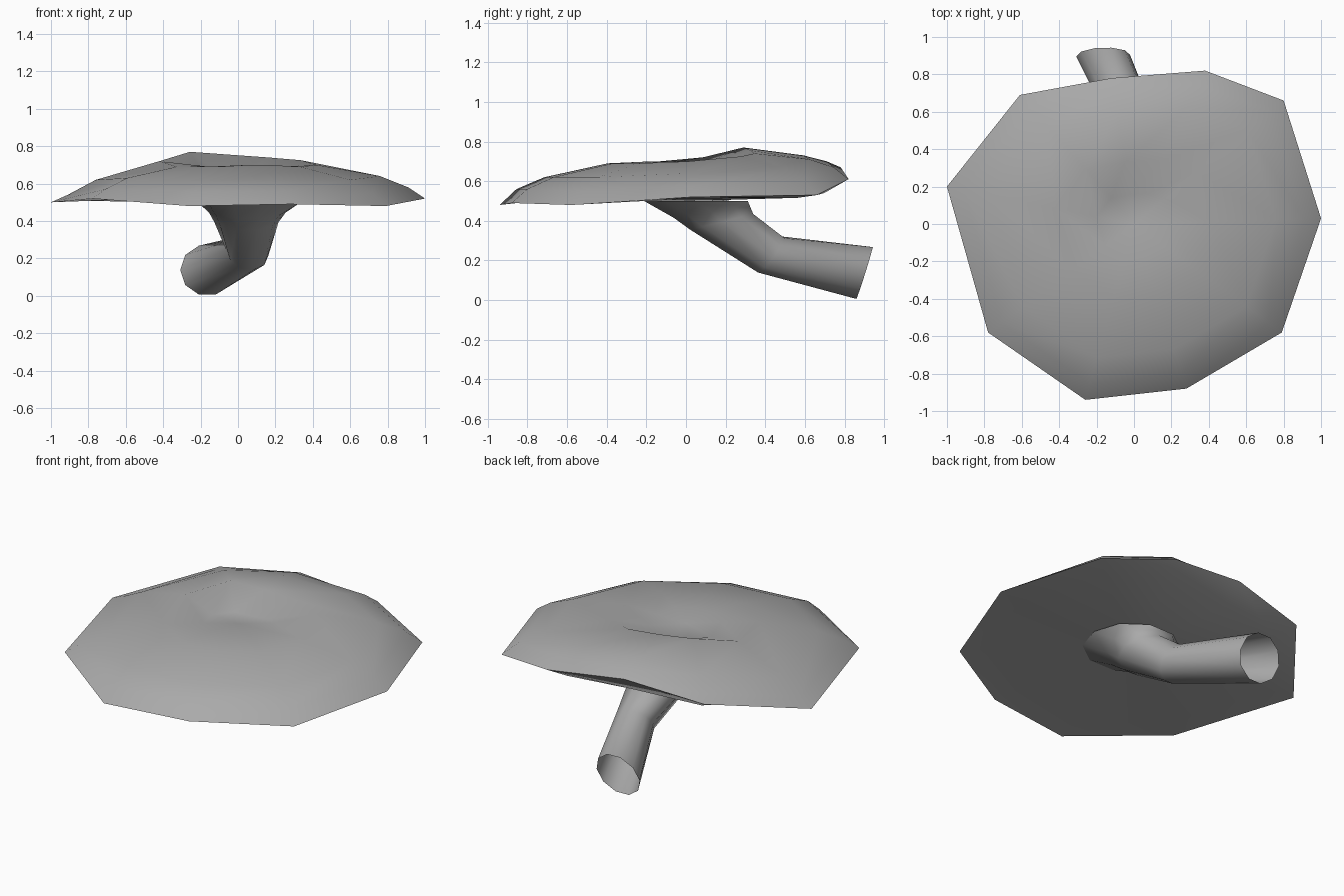
import bpy
import bmesh
from mathutils import Vector
from math import cos, sin, tau

old_cube = bpy.data.objects.get("Cube")
if old_cube:
    bpy.data.objects.remove(old_cube, do_unlink=True)

grey = bpy.data.materials.new("plain_grey")
grey.use_nodes = True
grey.diffuse_color = (0.4, 0.4, 0.4, 1)
shader = next(n for n in grey.node_tree.nodes if n.type == "BSDF_PRINCIPLED")
shader.inputs["Base Color"].default_value = grey.diffuse_color


def bridge(bm, lower, upper):
    """Join two rings of equal length with quads."""
    count = len(lower)
    for i in range(count):
        j = (i + 1) % count
        bm.faces.new((lower[i], lower[j], upper[j], upper[i]))


def fan(bm, ring, point):
    """Close a ring with triangles meeting at a point."""
    tip = bm.verts.new(point)
    for i, vert in enumerate(ring):
        bm.faces.new((vert, ring[(i + 1) % len(ring)], tip))


def finish(bm, name):
    bmesh.ops.recalc_face_normals(bm, faces=bm.faces)
    mesh = bpy.data.meshes.new(name)
    bm.to_mesh(mesh)
    bm.free()
    mesh.materials.append(grey)
    obj = bpy.data.objects.new(name, mesh)
    bpy.context.collection.objects.link(obj)
    bpy.ops.object.select_all(action="DESELECT")
    obj.select_set(True)
    bpy.context.view_layer.objects.active = obj
    bpy.ops.object.shade_smooth_by_angle(angle=1.0)


# Cap: uneven ten-sided rim, counter-clockwise from the left side
rim = [(1, .03, .52), (.8, .66, .53), (.38, .82, .61), (-.12, .78, .67),
       (-.61, .69, .61), (-1, .2, .5), (-.78, -.58, .52), (-.26, -.94, .48),
       (.28, -.88, .49), (.79, -.58, .48)]

# Top rings: scale of the rim outline, then the height at each corner
top_rings = [
    (.91, [.58, .6, .67, .7, .64, .54, .57, .56, .56, .55]),
    (.76, [.64, .66, .71, .73, .69, .62, .63, .62, .62, .62]),
    (.42, [.7, .725, .74, .755, .77, .72, .69, .69, .69, .69]),
    (.2, [.69, .68, .67, .665, .67, .67, .69, .695, .7, .7]),
]

bm = bmesh.new()
rim_verts = [bm.verts.new(p) for p in rim]
previous = rim_verts
for scale, heights in top_rings:
    ring = [bm.verts.new((x * scale, y * scale, h))
            for (x, y, _), h in zip(rim, heights)]
    bridge(bm, previous, ring)
    previous = ring
fan(bm, previous, (0, 0, .685))

# Nearly flat underside that follows the raised lip at the back
under = [bm.verts.new((x * .85, y * .85, .51 + (z - .51) * .3))
         for x, y, z in rim]
bridge(bm, rim_verts, under)
fan(bm, under, (0, 0, .5))
finish(bm, "cap")

# Stalk: bent open tube as (centre, direction, radius), flared under the cap
stalk_path = [
    ((.06, .05, .5), (0, 0, -1), .275),
    ((.05, .13, .445), (0, .15, -1), .205),
    ((.045, .18, .395), (0, .25, -1), .172),
    ((.05, .425, .23), (-.2, .8, -.62), .115),
    ((-.165, .9, .137), (-.03, .95, -.3), .144),
]
SIDES = 10

bm = bmesh.new()
previous = None
for centre, direction, radius in stalk_path:
    along = Vector(direction).normalized()
    side = Vector((1, 0, 0))
    side = (side - along * side.dot(along)).normalized()
    other = along.cross(side)
    ring = []
    for i in range(SIDES):
        turn = tau * i / SIDES
        offset = side * cos(turn) + other * sin(turn)
        ring.append(bm.verts.new(Vector(centre) + offset * radius))
    if previous:
        bridge(bm, previous, ring)
    previous = ring
finish(bm, "stalk")
